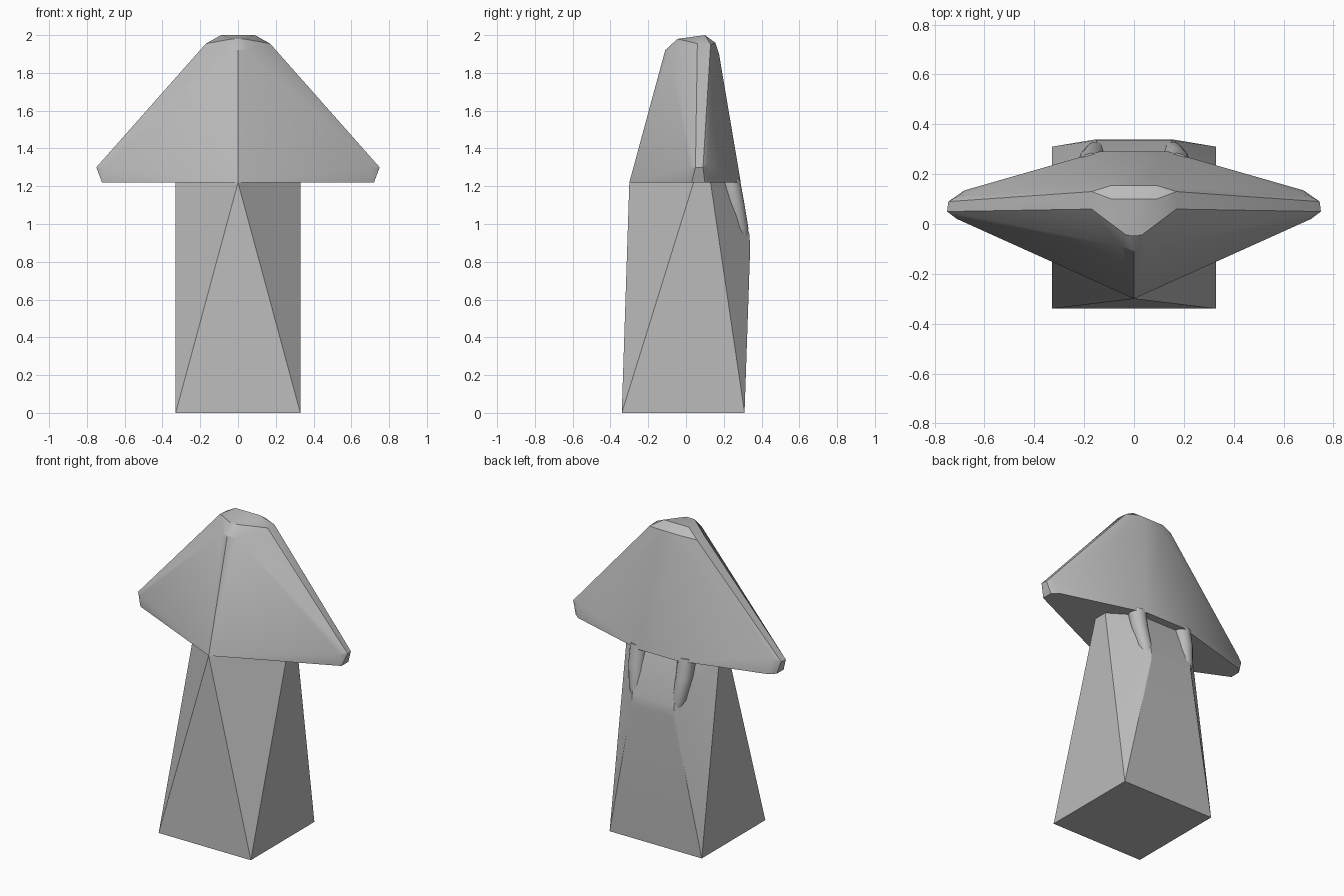
import bpy
import bmesh
from mathutils import Vector
from math import radians

cube = bpy.data.objects.get("Cube")
if cube:
    bpy.data.objects.remove(cube, do_unlink=True)

grey = bpy.data.materials.new("plain grey")
grey.use_nodes = True
colour = (0.5, 0.5, 0.5, 1)
grey.diffuse_color = colour
grey.node_tree.nodes["Principled BSDF"].inputs["Base Color"].default_value = colour


def finish(name, bm, angle):
    """Turn a bmesh into a shaded object."""
    bmesh.ops.recalc_face_normals(bm, faces=bm.faces)
    mesh = bpy.data.meshes.new(name)
    bm.to_mesh(mesh)
    bm.free()
    mesh.materials.append(grey)
    obj = bpy.data.objects.new(name, mesh)
    bpy.context.collection.objects.link(obj)
    bpy.ops.object.select_all(action='DESELECT')
    obj.select_set(True)
    bpy.context.view_layer.objects.active = obj
    bpy.ops.object.shade_smooth_by_angle(angle=radians(angle))
    return obj


def faceted_solid(name, points, angle=20):
    """Convex faceted block from corner points mirrored across x."""
    bm = bmesh.new()
    for x, y, z in points:
        for side in ((1, -1) if x else (1,)):
            bm.verts.new((side * x, y, z))
    hull = bmesh.ops.convex_hull(bm, input=bm.verts)
    loose = {v for v in hull["geom_interior"] if isinstance(v, bmesh.types.BMVert)}
    bmesh.ops.delete(bm, geom=list(loose), context='VERTS')
    bmesh.ops.dissolve_limit(bm, angle_limit=radians(0.5), verts=bm.verts, edges=bm.edges)
    return finish(name, bm, angle)


# Stem: square foot twisting into a pointed front and narrow sides
faceted_solid("stem", [
    (0.33, -0.34, 0), (0.33, 0.31, 0),
    (0, -0.30, 1.22), (0.33, 0.04, 1.22), (0.33, 0.13, 1.22),
    (0.15, 0.34, 0.88), (0.15, 0.335, 0.95), (0.16, 0.24, 1.22),
])

# Head: wide arrow-shaped cap with blunt tips and a clipped crown
faceted_solid("head", [
    # underside outline
    (0, -0.30, 1.22), (0.72, 0.03, 1.22), (0.72, 0.10, 1.22),
    (0.68, 0.135, 1.22), (0.14, 0.29, 1.22),
    # blunt side tips
    (0.75, 0.05, 1.30), (0.745, 0.09, 1.30), (0.71, 0.02, 1.30),
    (0.70, 0.115, 1.32),
    # crown
    (0, -0.11, 1.92), (0.05, -0.09, 1.92), (0.03, -0.045, 1.98),
    (0.17, 0.06, 1.955), (0.17, 0.13, 1.95), (0.09, 0.10, 2.0),
    (0.09, 0.155, 1.96), (0.07, 0.175, 1.90),
], 25)

# Rounded ribs running down the back below the head
for label, side in (("left", 1), ("right", -1)):
    path = [Vector(p) for p in ((0.17, 0.23, 1.24), (0.17, 0.255, 1.12),
                                (0.155, 0.285, 0.98), (0.14, 0.305, 0.88))]
    bm = bmesh.new()
    rings = []
    for centre, radius in zip(path, (0.055, 0.052, 0.045, 0.02)):
        ring = bmesh.ops.create_circle(bm, segments=12, radius=radius)["verts"]
        bmesh.ops.translate(bm, verts=ring, vec=(side * centre.x, centre.y, centre.z))
        rings.append(ring)
    for low, high in zip(rings, rings[1:]):
        for i in range(12):
            j = (i + 1) % 12
            bm.faces.new((low[i], low[j], high[j], high[i]))
    bm.faces.new(rings[0])
    bm.faces.new(rings[-1])
    finish(label + "_back_rib", bm, 40)
